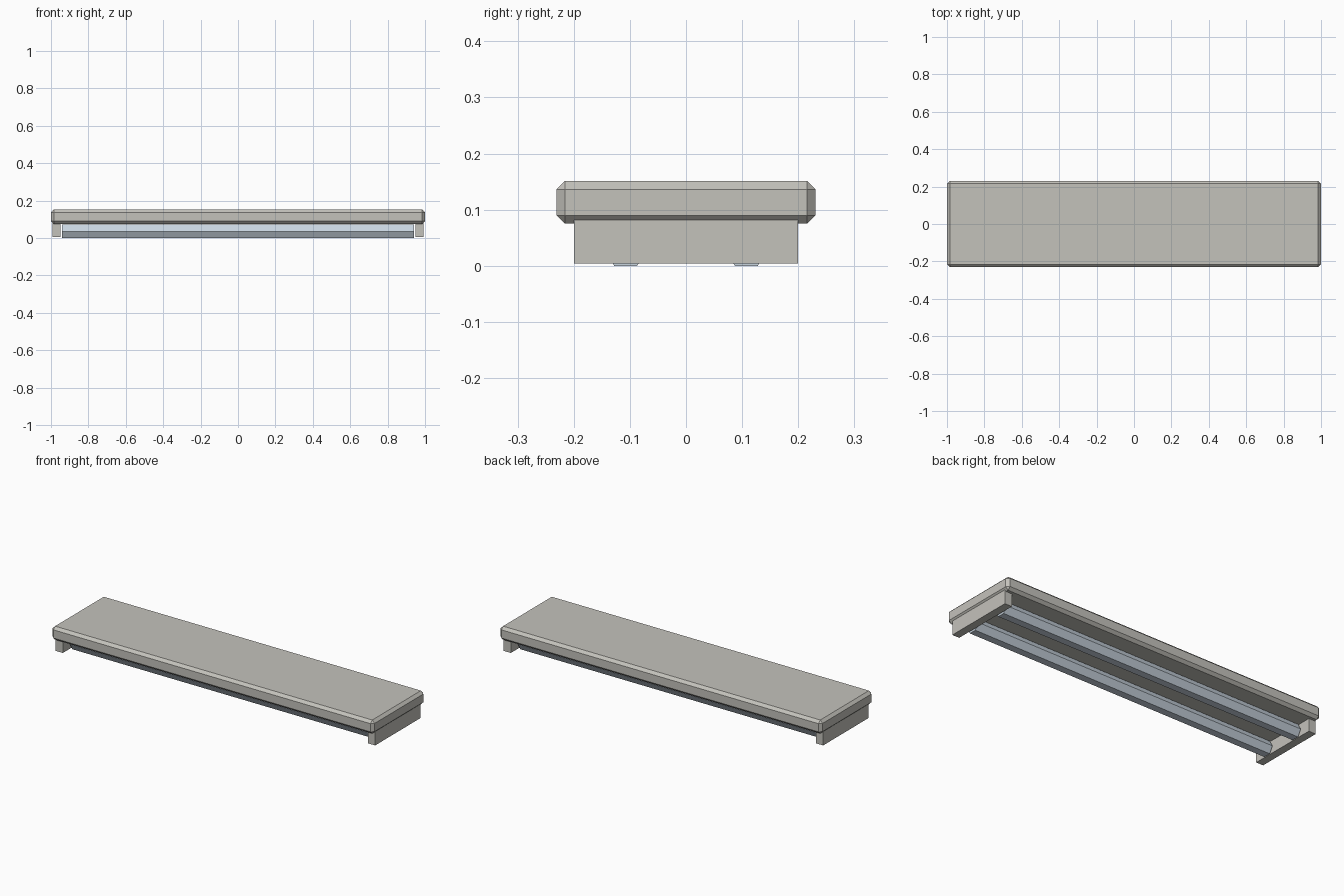
import bpy
import bmesh
from math import radians

cube = bpy.data.objects.get("Cube")
if cube:
    bpy.data.objects.remove(cube, do_unlink=True)


def make_material(name, rgb):
    mat = bpy.data.materials.new(name)
    mat.use_nodes = True
    color = (*rgb, 1.0)
    mat.diffuse_color = color
    mat.node_tree.nodes["Principled BSDF"].inputs["Base Color"].default_value = color
    return mat


stone = make_material("warm grey stone", (0.55, 0.54, 0.50))
steel = make_material("pale blue steel", (0.58, 0.66, 0.74))


def add_box(name, size, center, mat, chamfer=0):
    bpy.ops.mesh.primitive_cube_add(size=1, location=center)
    ob = bpy.context.object
    ob.name = name
    ob.scale = size
    bpy.ops.object.transform_apply(location=False, rotation=False, scale=True)
    ob.data.materials.append(mat)
    if chamfer:
        bm = bmesh.new()
        bm.from_mesh(ob.data)
        bmesh.ops.bevel(bm, geom=bm.edges[:], offset=chamfer, segments=1, affect='EDGES')
        bm.to_mesh(ob.data)
        bm.free()
    return ob


# Chamfered slab
add_box("top_slab", (2.0, 0.462, 0.076), (0, 0, 0.113), stone, 0.015)

# End supports, set just inside the slab
for side, label in ((1, "left"), (-1, "right")):
    add_box(label + "_support", (0.044, 0.4, 0.082), (side * 0.97, 0, 0.045), stone)

# Hexagonal rails running lengthwise under the slab, flat side down
for side, label in ((-1, "front"), (1, "back")):
    bpy.ops.mesh.primitive_cylinder_add(
        vertices=6, radius=0.041, depth=1.88,
        location=(0, side * 0.1075, 0.0355), rotation=(0, radians(90), 0))
    rail = bpy.context.object
    rail.name = label + "_rail"
    rail.data.materials.append(steel)
    # Roll the section so that two faces lie horizontal
    bpy.ops.object.transform_apply(location=False, rotation=True, scale=False)
    low = min(v.co.z for v in rail.data.vertices)
    if sum(v.co.z < low + 0.001 for v in rail.data.vertices) == 2:
        rail.rotation_euler.x = radians(30)
        bpy.ops.object.transform_apply(location=False, rotation=True, scale=False)
